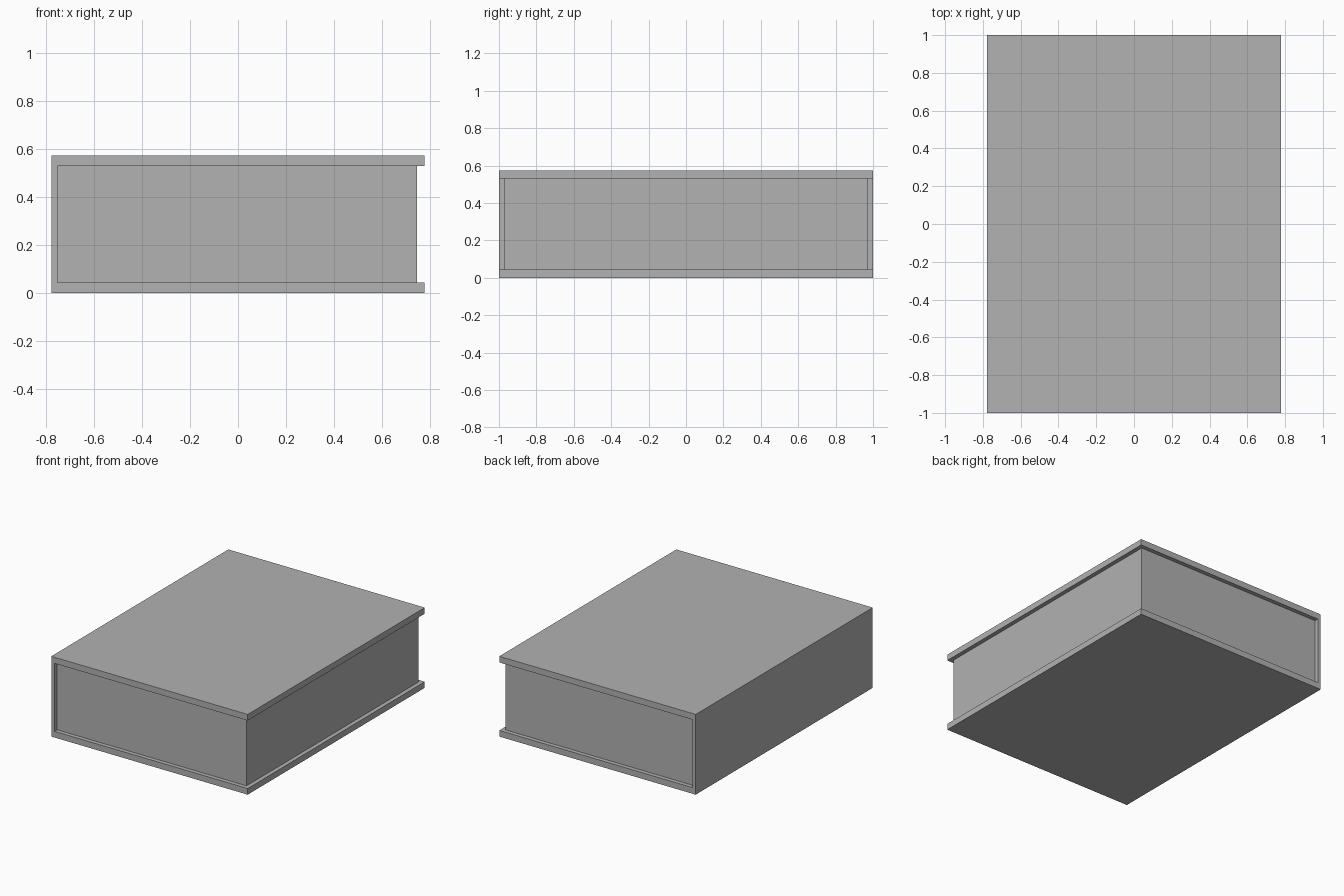
import bpy
import bmesh

cube = bpy.data.objects.get("Cube")
if cube:
    bpy.data.objects.remove(cube, do_unlink=True)

grey = bpy.data.materials.new("plain_grey")
grey.use_nodes = True
colour = (0.445, 0.445, 0.445, 1)
grey.diffuse_color = colour
grey.node_tree.nodes["Principled BSDF"].inputs["Base Color"].default_value = colour

WIDTH, HEIGHT = 0.777, 0.574      # half width, full height
BOARD, SPINE = 0.044, 0.025       # cover and spine thickness
PAGE_EDGE = 0.747                 # fore edge of the pages


def extrude_profile(name, points, half_length):
    """Extrude an x-z outline along y, centred on y = 0."""
    bm = bmesh.new()
    face = bm.faces.new([bm.verts.new((x, -half_length, z)) for x, z in points])
    result = bmesh.ops.extrude_face_region(bm, geom=[face])
    moved = [v for v in result["geom"] if isinstance(v, bmesh.types.BMVert)]
    bmesh.ops.translate(bm, verts=moved, vec=(0, 2 * half_length, 0))
    bmesh.ops.recalc_face_normals(bm, faces=bm.faces)
    mesh = bpy.data.meshes.new(name)
    bm.to_mesh(mesh)
    bm.free()
    mesh.materials.append(grey)
    obj = bpy.data.objects.new(name, mesh)
    bpy.context.collection.objects.link(obj)
    return obj


# Wraparound cover: two boards joined by the spine
inner = SPINE - WIDTH
top = HEIGHT - BOARD
extrude_profile("book_cover", [
    (-WIDTH, 0), (WIDTH, 0), (WIDTH, BOARD), (inner, BOARD),
    (inner, top), (WIDTH, top), (WIDTH, HEIGHT), (-WIDTH, HEIGHT)], 1.0)

# Page block, set back from the cover edges
extrude_profile("page_block", [
    (inner, BOARD), (PAGE_EDGE, BOARD), (PAGE_EDGE, top), (inner, top)], 0.97)
